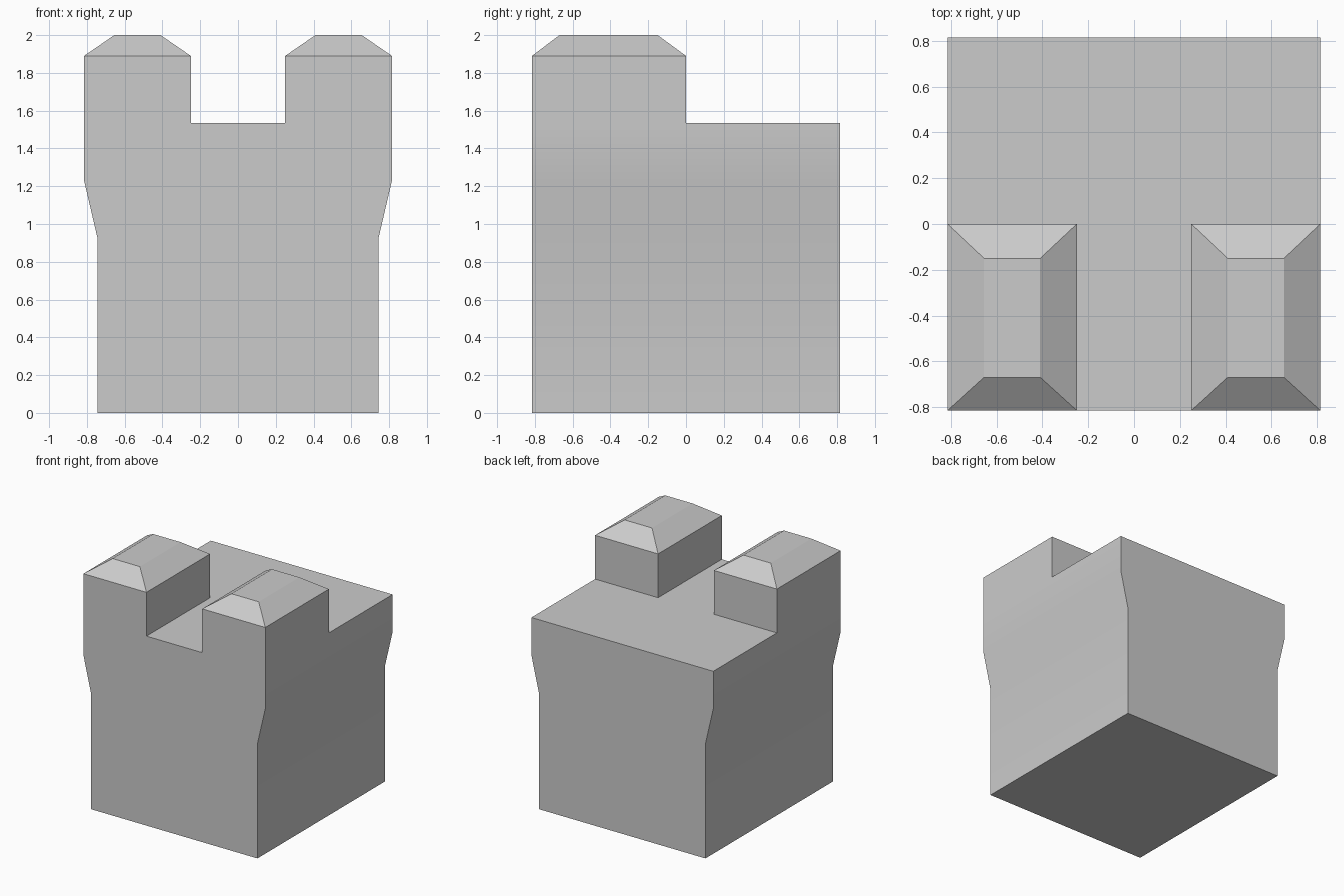
import bpy, bmesh, math

if "Cube" in bpy.data.objects:
    bpy.data.objects.remove(bpy.data.objects["Cube"])

bm = bmesh.new()

# Flared block: front outline swept along y, with a loop at the middle
half = [(0.745, 0), (0.745, 0.93), (0.815, 1.23), (0.815, 1.535), (0.25, 1.535)]
outline = half + [(-x, z) for x, z in reversed(half)]
rings = [[bm.verts.new((x, y, z)) for x, z in outline] for y in (-0.815, 0, 0.815)]
n = len(outline)
for a, b in zip(rings, rings[1:]):
    for i in range(n):
        j = (i + 1) % n
        bm.faces.new((a[i], a[j], b[j], b[i]))
bm.faces.new(rings[0])
bm.faces.new(rings[-1])
bmesh.ops.recalc_face_normals(bm, faces=bm.faces)


def raise_face(face, z):
    """Extrude a face straight up and return the new top face."""
    out = bmesh.ops.extrude_face_region(bm, geom=[face])["geom"]
    top = next(g for g in out if isinstance(g, bmesh.types.BMFace))
    if face.is_valid:
        bmesh.ops.delete(bm, geom=[face], context='FACES_ONLY')
    for v in top.verts:
        v.co.z = z
    return top


# Two front battlements with chamfered caps
bm.faces.ensure_lookup_table()
bases = [f for f in bm.faces if f.normal.z > 0.9
         and f.calc_center_median().y < 0 and abs(f.calc_center_median().x) > 0.3]
for base in bases:
    cap = raise_face(raise_face(base, 1.89), 2.0)
    for v in cap.verts:
        side = math.copysign(1, v.co.x)
        v.co.x = side * (0.655 if abs(v.co.x) > 0.5 else 0.41)
        v.co.y = -0.67 if v.co.y < -0.4 else -0.15

bmesh.ops.recalc_face_normals(bm, faces=bm.faces)
mesh = bpy.data.meshes.new("battlement_block")
bm.to_mesh(mesh)
bm.free()
block = bpy.data.objects.new("battlement_block", mesh)
bpy.context.collection.objects.link(block)

# Smooth the gentle flare, keep all other edges sharp
bpy.context.view_layer.objects.active = block
block.select_set(True)
bpy.ops.object.shade_smooth_by_angle(angle=math.radians(30))
